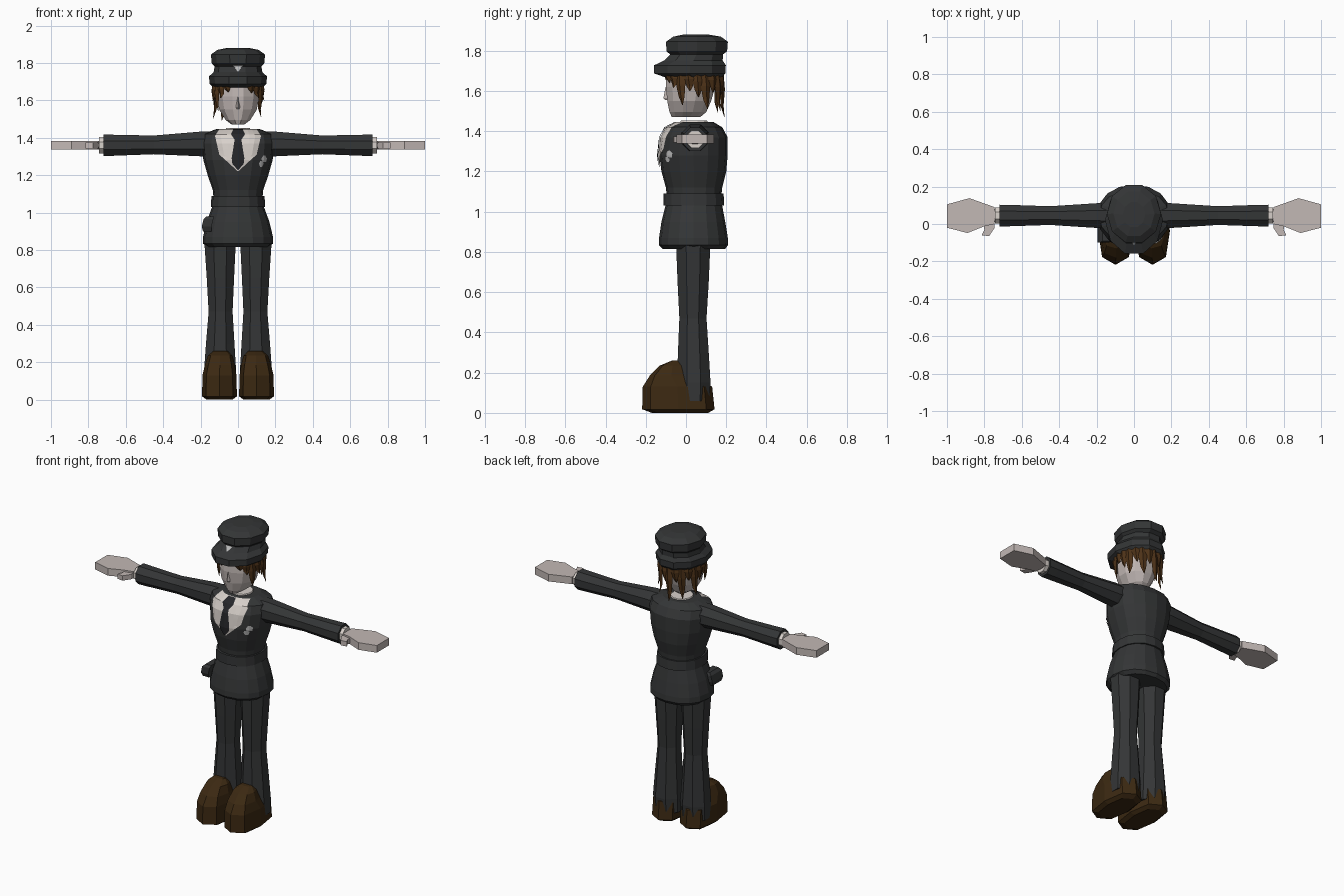
import bpy, bmesh, math
from mathutils import Vector
from mathutils.bvhtree import BVHTree

if "Cube" in bpy.data.objects:
    bpy.data.objects.remove(bpy.data.objects["Cube"])


def material(name, r, g, b):
    m = bpy.data.materials.new(name)
    m.diffuse_color = (r, g, b, 1)
    m.use_nodes = True
    m.node_tree.nodes["Principled BSDF"].inputs["Base Color"].default_value = m.diffuse_color
    return m


CLOTH = material("charcoal cloth", 0.034, 0.036, 0.037)
TIE = material("black tie", 0.018, 0.019, 0.022)
SHIRT = material("off white shirt", 0.68, 0.63, 0.59)
SKIN = material("pale skin", 0.54, 0.48, 0.46)
HAIR = material("brown hair", 0.075, 0.032, 0.009)
SHOE = material("brown leather", 0.045, 0.022, 0.006)
METAL = material("silver metal", 0.50, 0.50, 0.50)


def finish(bm, name, mat):
    bmesh.ops.recalc_face_normals(bm, faces=bm.faces)
    me = bpy.data.meshes.new(name)
    bm.to_mesh(me)
    bm.free()
    me.materials.append(mat)
    ob = bpy.data.objects.new(name, me)
    bpy.context.collection.objects.link(ob)
    return ob


def skin_rings(name, rings, mat):
    """Bridge rings of points and cap both ends."""
    bm = bmesh.new()
    vs = [[bm.verts.new(p) for p in r] for r in rings]
    n = len(vs[0])
    for a, b in zip(vs, vs[1:]):
        for i in range(n):
            j = (i + 1) % n
            bm.faces.new((a[i], a[j], b[j], b[i]))
    bm.faces.new(vs[0])
    bm.faces.new(vs[-1])
    return finish(bm, name, mat)


def loft(name, rows, mat, n=8, turn=0.5, power=1.0):
    """Upright loft, rows of (z, centre x, half width, y front, y back)."""
    rings = []
    for z, cx, rx, y0, y1 in rows:
        ring = []
        for i in range(n):
            a = 2 * math.pi * (i + turn) / n
            k = 1 / math.cos(math.pi / n) if turn else 1
            c, s = math.cos(a) * k, math.sin(a) * k
            c = math.copysign(abs(c) ** power, c)
            s = math.copysign(abs(s) ** power, s)
            ring.append((cx + rx * c, (y0 + y1) / 2 + (y1 - y0) / 2 * s, z))
        rings.append(ring)
    return skin_rings(name, rings, mat)


def loft_x(name, rows, mat, side, n=8):
    """Sideways loft, rows of (x, centre z, half depth, half height)."""
    k = 1 / math.cos(math.pi / n)
    rings = []
    for x, cz, ry, rz in rows:
        rings.append([(side * x, 0.045 + ry * k * math.cos(2 * math.pi * (i + .5) / n),
                       cz + rz * k * math.sin(2 * math.pi * (i + .5) / n)) for i in range(n)])
    return skin_rings(name, rings, mat)


def prism(name, pts, z0, z1, mat, side):
    return skin_rings(name, [[(side * x, y, z) for x, y in pts] for z in (z0, z1)], mat)


def plate(name, target, rows, mat, lift, cols=8):
    """Thin patch laid on the front of a target, rows of (z, x left, x right)."""
    bm = bmesh.new()
    bm.from_mesh(target.data)
    tree = BVHTree.FromBMesh(bm)
    bm.free()
    fine = []
    for a, b in zip(rows, rows[1:]):
        m = max(1, round(abs(a[0] - b[0]) / 0.01))
        fine += [[p + (q - p) * t / m for p, q in zip(a, b)] for t in range(m)]
    fine.append(rows[-1])
    bm = bmesh.new()
    grid = []
    for z, xl, xr in fine:
        line = []
        for c in range(cols + 1):
            x = xl + (xr - xl) * c / cols
            hit = tree.ray_cast(Vector((x, -2, z)), Vector((0, 1, 0)))[0]
            line.append(bm.verts.new((x, (hit.y if hit else -0.05) - lift, z)))
        grid.append(line)
    for a, b in zip(grid, grid[1:]):
        for c in range(cols):
            bm.faces.new((a[c], b[c], b[c + 1], a[c + 1]))
    return finish(bm, name, mat)


# Jacket: torso, belt and flared skirt
torso = loft("jacket_torso", [
    (1.07, 0, .130, -.095, .175), (1.12, 0, .135, -.100, .180), (1.20, 0, .162, -.122, .200),
    (1.28, 0, .185, -.132, .207), (1.37, 0, .195, -.122, .207), (1.42, 0, .185, -.095, .180),
    (1.447, 0, .115, -.045, .135)], CLOTH, 16, 0, 0.9)
loft("belt", [(1.03, 0, .145, -.112, .19), (1.09, 0, .142, -.112, .187)], CLOTH, 16, 0, 0.9)
loft("jacket_skirt", [
    (.815, 0, .165, -.115, .195), (.835, 0, .188, -.135, .210), (.87, 0, .187, -.134, .208),
    (.95, 0, .168, -.122, .195), (1.04, 0, .135, -.100, .178)], CLOTH, 16, 0, 0.9)
loft("hip_pouch", [(.90, -.165, .022, -.09, .0), (.925, -.168, .026, -.10, .01),
                   (.965, -.158, .026, -.10, .01), (.98, -.148, .02, -.09, .0)], CLOTH, 4)

# Shirt front, collar, tie and chest badge
plate("shirt_front", torso, [(1.445, -.10, .10), (1.41, -.123, .123), (1.31, -.10, .10),
                             (1.27, -.055, .055), (1.222, -.003, .003)], SHIRT, .006)
loft("shirt_collar", [(1.43, 0, .075, -.035, .115), (1.453, 0, .062, -.025, .105)], SHIRT, 12)
plate("tie", torso, [(1.445, -.025, .025), (1.42, -.038, .038), (1.39, -.018, .018),
                     (1.29, -.034, .034), (1.26, -.030, .030), (1.228, -.002, .002)], TIE, .012, 4)
plate("badge_upper", torso, [(1.305, .135, .145), (1.29, .125, .155), (1.27, .13, .15)], METAL, .008, 2)
plate("badge_lower", torso, [(1.275, .118, .128), (1.262, .112, .140), (1.245, .118, .132)], METAL, .008, 2)

# Limbs, built once per side
HAND = [(.745, .0), (.745, .09), (.88, .138), (1.0, .105), (1.0, -.02), (.89, -.048), (.80, -.012)]
THUMB = [(.745, .02), (.745, -.02), (.775, -.065), (.815, -.06), (.80, -.03), (.81, .02)]
for side, tag in ((1, "left"), (-1, "right")):
    loft_x(tag + "_sleeve", [(.14, 1.367, .068, .066), (.20, 1.367, .066, .066), (.45, 1.362, .050, .050),
                             (.66, 1.360, .057, .056), (.72, 1.360, .058, .058)], CLOTH, side)
    loft_x(tag + "_cuff", [(.70, 1.36, .044, .044), (.742, 1.36, .043, .043)], SHIRT, side)
    loft_x(tag + "_wrist", [(.72, 1.36, .033, .024), (.775, 1.36, .036, .020)], SKIN, side)
    prism(tag + "_hand", HAND, 1.338, 1.384, SKIN, side)
    prism(tag + "_thumb", THUMB, 1.343, 1.374, SKIN, side)
    loft(tag + "_trouser_leg", [
        (.06, side * .096, .086, -.04, .115), (.15, side * .096, .086, -.045, .122),
        (.30, side * .095, .076, -.04, .113), (.47, side * .093, .064, -.033, .102),
        (.65, side * .094, .073, -.042, .113), (.86, side * .096, .085, -.050, .122)], CLOTH)
    loft(tag + "_shoe", [
        (0, side * .099, .070, -.17, .11), (.018, side * .099, .093, -.218, .142),
        (.13, side * .099, .091, -.215, .130), (.185, side * .097, .080, -.180, .035),
        (.235, side * .095, .066, -.130, -.005), (.260, side * .094, .038, -.070, -.025)],
        SHOE, 8, 0, 0.75)

# Head with a small nose ridge
head = loft("head", [
    (1.470, 0, .032, -.070, .070), (1.495, 0, .066, -.082, .100), (1.55, 0, .100, -.093, .125),
    (1.62, 0, .114, -.100, .145), (1.70, 0, .115, -.095, .150), (1.74, 0, .105, -.080, .14)], SKIN, 12)
loft("nose", [(1.555, 0, .012, -.103, -.07), (1.565, 0, .014, -.112, -.07),
              (1.62, 0, .006, -.102, -.07)], SKIN, 4, 0)

# Hair: locks hanging from under the cap, long ones at the temples and nape


def lock(name, ang, length, width, flick):
    r = Vector((math.sin(ang), -math.cos(ang), 0))
    t = Vector((math.cos(ang), math.sin(ang), 0))
    base = Vector((.122 * r.x, .035 + .138 * r.y, 1.70))
    rings = []
    for f, w, out in ((0, 1, 0), (.4, .95, .008), (.75, .6, .006), (1, .06, .006 + flick)):
        c = base + r * out + t * (.012 * f) - Vector((0, 0, length * f))
        h, d = t * width * w, r * .013 * w
        rings.append([c + h, c + d, c - h, c - d])
    skin_rings(name, rings, HAIR)


LENGTHS = [.06, .085, .17, .10, .13, .19, .11, .20, .12, .23]
for i in range(10):
    ang = math.radians(30 + 150 * i / 9)
    lock(f"left_hair_lock_{i}", ang, LENGTHS[i], .027, .012 if i % 2 else -.004)
    if i < 9:
        lock(f"right_hair_lock_{i}", -ang, LENGTHS[i] * (1.04 if i % 2 else .93), .027,
             .012 if i % 2 else -.004)

# Peaked cap: peak band and puffed crown
cap = loft("cap", [
    (1.668, 0, .130, -.110, .185), (1.688, 0, .152, -.168, .205), (1.728, 0, .155, -.168, .207),
    (1.752, 0, .130, -.115, .190), (1.782, 0, .125, -.085, .190), (1.797, 0, .140, -.105, .212),
    (1.845, 0, .145, -.107, .216), (1.870, 0, .110, -.070, .180), (1.880, 0, .060, -.02, .12)],
    CLOTH, 10, 0)
plate("cap_badge", cap, [(1.79, -.028, .028), (1.783, -.024, .024), (1.755, -.002, .002)], METAL, .008, 2)
